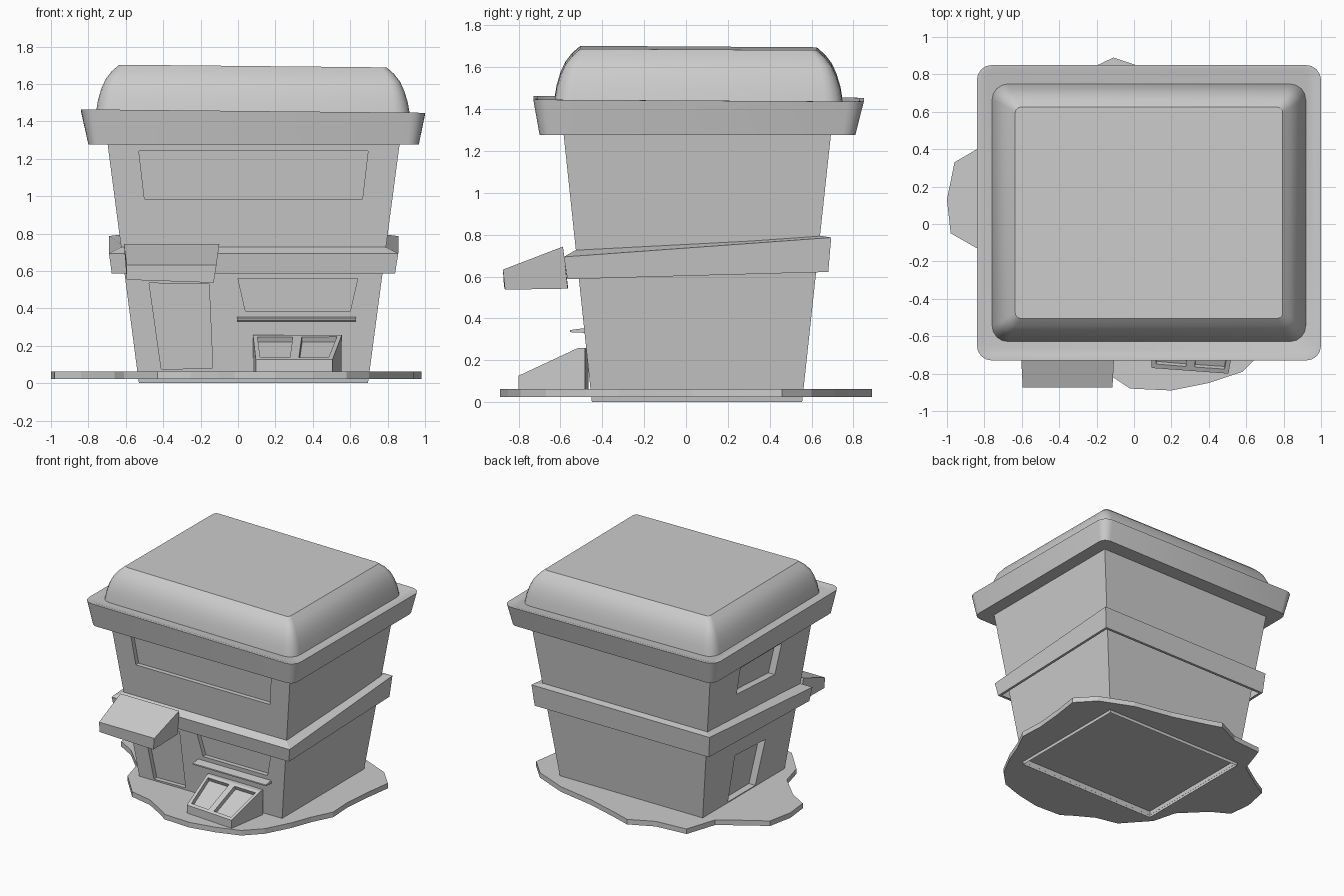
import bpy, bmesh, math

if "Cube" in bpy.data.objects:
    bpy.data.objects.remove(bpy.data.objects["Cube"])


def finish(name, bm, smooth=False):
    bmesh.ops.recalc_face_normals(bm, faces=bm.faces[:])
    me = bpy.data.meshes.new(name)
    bm.to_mesh(me)
    bm.free()
    ob = bpy.data.objects.new(name, me)
    bpy.context.collection.objects.link(ob)
    bpy.ops.object.select_all(action='DESELECT')
    ob.select_set(True)
    bpy.context.view_layer.objects.active = ob
    if smooth:
        bpy.ops.object.shade_smooth_by_angle(angle=math.radians(32))
    return ob


def loft(name, rings, smooth=False, caps=True):
    """Skin a stack of equal-length point rings, capping both ends if asked."""
    bm = bmesh.new()
    vs = [[bm.verts.new(p) for p in r] for r in rings]
    n = len(vs[0])
    for a, b in zip(vs, vs[1:]):
        for i in range(n):
            j = (i + 1) % n
            bm.faces.new((a[i], a[j], b[j], b[i]))
    if caps:
        bm.faces.new(vs[0][::-1])
        bm.faces.new(vs[-1])
    return finish(name, bm, smooth)


def carve(target, name, rings):
    """Cut a lofted shape out of the target and discard the cutter."""
    cutter = loft(name + "_cutter", rings)
    cutter.hide_render = True
    mod = target.modifiers.new(name, 'BOOLEAN')
    mod.operation = 'DIFFERENCE'
    mod.solver = 'EXACT'
    mod.object = cutter
    bpy.context.view_layer.objects.active = target
    bpy.ops.object.modifier_apply(modifier=name)
    bpy.data.objects.remove(cutter)


def rect(x0, x1, y0, y1, zf):
    """Rectangle ring whose height may vary with position."""
    f = zf if callable(zf) else (lambda x, y: zf)
    return [(x, y, f(x, y)) for x, y in ((x0, y0), (x1, y0), (x1, y1), (x0, y1))]


def round_rect(x0, x1, y0, y1, r, z, tilt=True, n=4):
    pts = []
    for k, (cx, cy) in enumerate(((x1 - r, y1 - r), (x0 + r, y1 - r),
                                  (x0 + r, y0 + r), (x1 - r, y0 + r))):
        for i in range(n + 1):
            a = math.pi / 2 * (k + i / n)
            x, y = cx + r * math.cos(a), cy + r * math.sin(a)
            dz = -.010 * (x - .08) - .006 * (y - .06) if tilt else 0
            pts.append((x, y, z + dz))
    return pts


# Tapered building body
H = 1.30
body = loft("building_body", [rect(-.53, .695, -.45, .555, 0),
                              rect(-.70, .867, -.587, .695, H)])


def front_y(z):
    return -.45 - .137 * z / H


def left_x(z):
    return -.53 - .17 * z / H


# Recessed windows and doors: four (along, z) corners, side, depth
recesses = {
    "front_upper_window": ([(-.53, 1.24), (.695, 1.24), (.665, .985), (-.50, .985)], 'F', .035),
    "front_door": ([(-.475, .535), (-.155, .53), (-.135, .08), (-.41, .075)], 'F', .035),
    "front_lower_window": ([(0, .56), (.64, .56), (.60, .385), (.04, .385)], 'F', .035),
    "side_window": ([(-.21, 1.18), (.30, 1.18), (.31, .97), (-.17, .94)], 'L', .055),
    "side_door": ([(-.15, .42), (.23, .44), (.25, .07), (-.09, .07)], 'L', .055),
}
for name, (quad, side, depth) in recesses.items():
    if side == 'F':
        rings = [[(a, front_y(z) + d, z) for a, z in quad] for d in (-.1, depth)]
    else:
        rings = [[(left_x(z) + d, a, z) for a, z in quad] for d in (-.1, depth)]
    carve(body, name, rings)

# The walls are open at the foot
bm = bmesh.new()
bm.from_mesh(body.data)
foot = [f for f in bm.faces if all(v.co.z < .001 for v in f.verts)]
bmesh.ops.delete(bm, geom=foot, context='FACES_ONLY')
bm.to_mesh(body.data)
bm.free()

# Irregular ground slab, hollowed below the building
outline = [(.20, -.89), (.40, -.85), (.58, -.79), (.70, -.67), (.80, -.48), (.86, -.32),
           (.94, -.16), (.93, .03), (.95, .25), (.98, .46), (.85, .60), (.59, .71),
           (.28, .77), (.01, .85), (-.11, .89), (-.30, .80), (-.55, .78), (-.63, .54),
           (-.84, .40), (-.96, .33), (-1, .13), (-.98, -.05), (-.84, -.13), (-.66, -.31),
           (-.61, -.50), (-.43, -.70), (-.25, -.74), (-.11, -.82), (-.02, -.88)]
slab = loft("ground_slab", [[(x, y, z) for x, y in outline] for z in (.023, .063)])
carve(slab, "slab_hollow", [rect(-.532, .697, -.452, .557, z) for z in (-.1, .055)])


# Slanted band round the middle, higher at the back, with a thin lower edge
def slope(z0, z1):
    return lambda x, y: z0 + (z1 - z0) * (y + .58) / 1.27


loft("middle_band", [rect(-.655, .82, -.547, .66, slope(.587, .622)),
                     rect(-.675, .84, -.567, .68, slope(.587, .622)),
                     rect(-.69, .857, -.584, .694, slope(.694, .786)),
                     rect(-.61, .775, -.515, .63, slope(.73, .80))], caps=False)

# Roof rim with rounded corners
loft("roof_rim", [round_rect(-.80, .967, -.70, .81, .06, 1.277, False),
                  round_rect(-.84, 1.0, -.73, .85, .08, 1.45),
                  round_rect(-.82, .98, -.71, .83, .07, 1.45),
                  round_rect(-.80, .96, -.69, .81, .06, 1.443)], True)

# Rounded roof cap: (inset, height, corner radius)
profile = [(0, 1.435, .085), (.012, 1.505, .08), (.03, 1.565, .07),
           (.053, 1.615, .055), (.085, 1.657, .045), (.125, 1.692, .03)]
loft("roof_cap", [round_rect(-.76 + i, .92 - i, -.63 + i, .75 - i, r, z)
                  for i, z, r in profile], True)

# Door canopy
side_l = [(-.595, -.565, .557), (-.595, -.87, .553), (-.595, -.875, .633), (-.61, -.588, .743)]
side_r = [(-.13, -.565, .542), (-.13, -.865, .537), (-.115, -.875, .633), (-.10, -.588, .743)]
loft("door_canopy", [side_l, side_r])

# Window sill
loft("window_sill", [[(x, -.555, .334), (x, -.555, .344), (x, -.47, .355), (x, -.47, .330)]
                     for x in (-.005, .63)])

# Sloped display crate with two sunken trays
bm = bmesh.new()
fx = [(.095, -.77), (.30, -.785), (.505, -.80)]
mx = [(.08, -.50), (.318, -.508), (.555, -.517)]
bx = [(.08, -.465), (.318, -.473), (.553, -.482)]
rows = [(fx, .024), (fx, .126), (mx, .258), (bx, .258), (bx, .024)]
grid = [[bm.verts.new((x, y, z)) for x, y in row] for row, z in rows]
trays = []
for k in range(5):
    a, b = grid[k], grid[(k + 1) % 5]
    for i in range(2):
        f = bm.faces.new((a[i], a[i + 1], b[i + 1], b[i]))
        if k == 1:
            trays.append(f)
for i in (0, 2):
    bm.faces.new([row[i] for row in grid])
bmesh.ops.recalc_face_normals(bm, faces=bm.faces[:])
bmesh.ops.inset_individual(bm, faces=trays, thickness=.034, depth=0)
bmesh.ops.inset_individual(bm, faces=trays, thickness=.002, depth=-.03)
finish("display_crate", bm)
